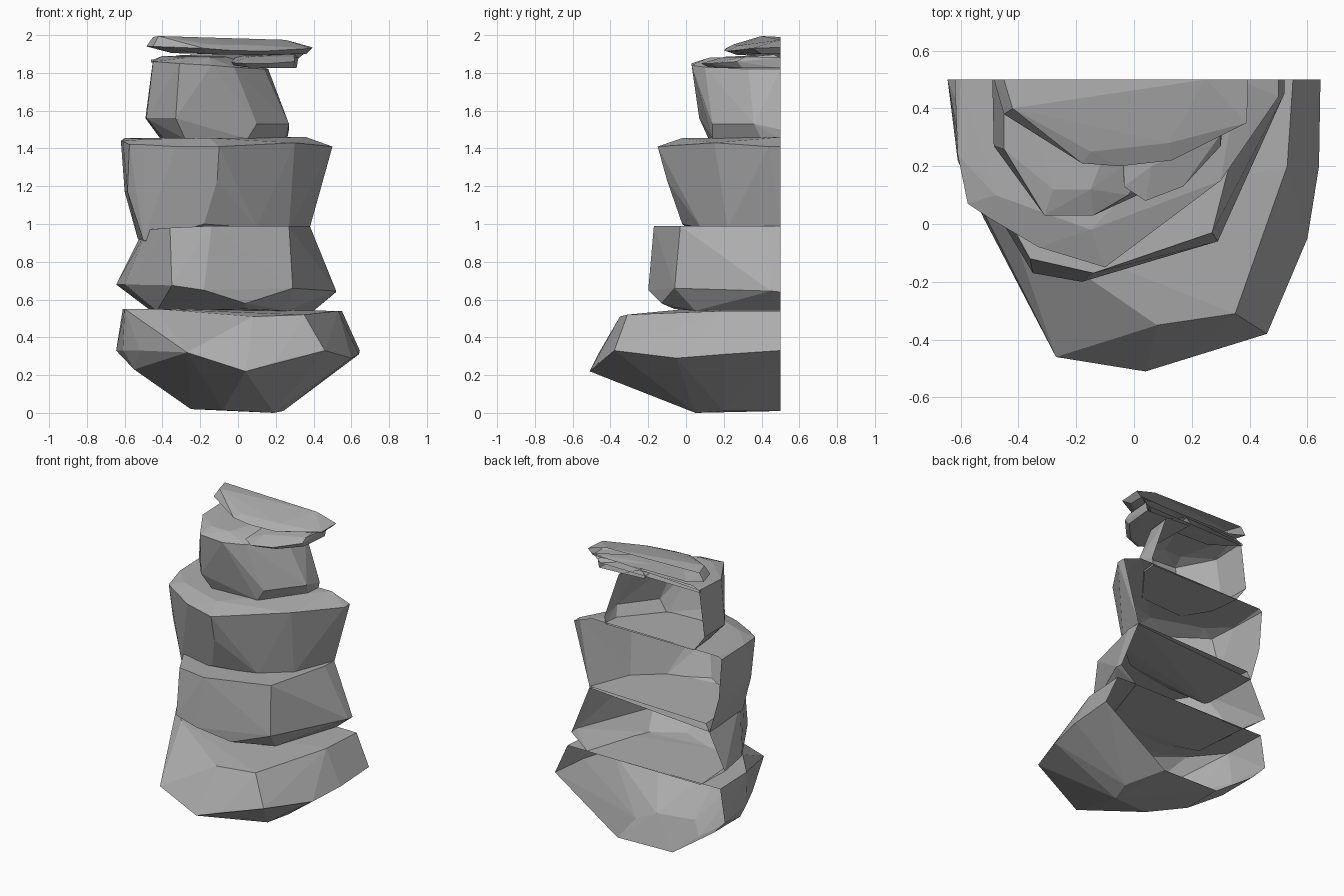
import bpy, bmesh, math

BACK = 0.5  # the stack is cut open along this plane

stone = bpy.data.materials.new("grey stone")
stone.diffuse_color = (0.42, 0.42, 0.42, 1)


def rock(name, *rings):
    """Chiselled stone: convex skin round a few rings, open at the back.
    Every ring runs left to right as (x, y, z); its ends lie on the back plane."""
    bm = bmesh.new()
    for ring in rings:
        for p in ring:
            bm.verts.new(p)
    hull = bmesh.ops.convex_hull(bm, input=bm.verts[:])
    spare = {g for g in hull["geom_interior"] + hull["geom_unused"]
             if isinstance(g, bmesh.types.BMVert)}
    bmesh.ops.delete(bm, geom=list(spare), context='VERTS')
    bmesh.ops.recalc_face_normals(bm, faces=bm.faces[:])
    # open the back
    rear = [f for f in bm.faces if all(v.co.y > BACK - 0.001 for v in f.verts)]
    bmesh.ops.delete(bm, geom=rear, context='FACES')
    bmesh.ops.dissolve_limit(bm, angle_limit=math.radians(2),
                             verts=bm.verts[:], edges=bm.edges[:])
    me = bpy.data.meshes.new(name)
    bm.to_mesh(me)
    bm.free()
    me.materials.append(stone)
    ob = bpy.data.objects.new(name, me)
    bpy.context.collection.objects.link(ob)
    return ob


# wide base stone: foot, belly ridge, rim
rock("base_stone",
     [(-.25, BACK, .02), (-.25, .22, .02), (-.08, .02, .015), (.19, .05, 0),
      (.24, .2, .01), (.17, BACK, .01)],
     [(-.55, BACK, .23), (-.55, .2, .23)],
     [(-.645, BACK, .33), (-.61, .22, .33), (-.52, .02, .33), (-.27, -.46, .32),
      (.04, -.51, .22), (.2, -.46, .27), (.46, -.38, .33), (.6, -.05, .29),
      (.64, .2, .31), (.645, BACK, .33)],
     [(-.61, BACK, .55), (-.6, .2, .55), (-.43, .0, .55), (.08, -.35, .51),
      (.35, -.31, .52), (.53, .2, .54), (.55, BACK, .54)])

# second stone
rock("second_stone",
     [(-.46, BACK, .54), (-.43, .12, .54), (.04, -.06, .55), (.25, .05, .54), (.4, BACK, .54)],
     [(-.645, BACK, .68), (-.6, .25, .68), (-.35, -.17, .675), (-.18, -.2, .65),
      (.04, -.13, .58), (.29, -.06, .66), (.52, .45, .645), (.52, BACK, .64)],
     [(-.5, BACK, .97), (-.48, .1, .97), (-.36, -.12, .98), (-.14, -.17, .99),
      (.27, -.03, .99), (.38, .4, .99), (.38, BACK, .99)])

# third stone with a sharp front corner, flaring upwards
rock("third_stone",
     [(-.53, BACK, .92), (-.5, .1, .91), (-.18, -.02, 1.0), (.1, .08, .98),
      (.27, .22, .98), (.38, BACK, .98)],
     [(-.6, BACK, 1.17), (-.585, .13, 1.17), (-.11, -.1, 1.23)],
     [(-.62, BACK, 1.44), (-.61, .24, 1.44), (-.575, .07, 1.42), (-.5, .02, 1.42),
      (-.33, -.08, 1.41), (-.1, -.15, 1.41), (.3, .15, 1.43), (.5, .44, 1.41),
      (.5, BACK, 1.41)],
     [(-.6, BACK, 1.455), (-.48, .1, 1.45), (-.15, -.02, 1.455), (.36, BACK, 1.46)])

# narrow fourth stone
rock("fourth_stone",
     [(-.41, BACK, 1.45), (-.39, .3, 1.45), (-.28, .12, 1.45), (.05, .14, 1.45),
      (.25, .4, 1.45), (.26, BACK, 1.45)],
     [(-.49, BACK, 1.56), (-.485, .27, 1.56), (-.33, .07, 1.56), (.1, .14, 1.53),
      (.27, .36, 1.53), (.27, BACK, 1.5)],
     [(-.45, BACK, 1.87), (-.45, .26, 1.86), (-.31, .03, 1.85), (-.14, .03, 1.84),
      (-.02, .1, 1.83), (.14, .33, 1.82), (.16, BACK, 1.82)],
     [(-.4, BACK, 1.89), (-.28, .12, 1.88), (-.15, .12, 1.88), (0, BACK, 1.89)])

# thin flake jutting out under the cap
rock("under_flake",
     [(-.03, BACK, 1.84), (-.02, .15, 1.84), (.05, .12, 1.83), (.17, .17, 1.825),
      (.29, .3, 1.825), (.31, BACK, 1.825)],
     [(-.04, BACK, 1.86), (-.035, .13, 1.855), (.04, .08, 1.85), (.17, .13, 1.85),
      (.3, .27, 1.86), (.32, BACK, 1.88)],
     [(0, BACK, 1.9), (.06, .2, 1.885), (.3, .31, 1.885), (.3, BACK, 1.9)])
rock("rear_flake",
     [(-.46, BACK, 1.855), (-.3, .36, 1.865), (.1, .34, 1.865), (.3, BACK, 1.86)],
     [(-.46, BACK, 1.87), (-.3, .33, 1.895), (.1, .32, 1.9), (.36, BACK, 1.91)])

# flat cap slab
rock("cap_slab",
     [(-.35, BACK, 1.905), (-.17, .27, 1.9), (.05, .27, 1.895), (.36, .4, 1.9),
      (.36, BACK, 1.9)],
     [(-.485, BACK, 1.94), (-.45, .38, 1.94), (-.18, .21, 1.93), (-.05, .2, 1.92),
      (.13, .22, 1.915), (.39, .35, 1.93), (.395, BACK, 1.935)],
     [(-.45, BACK, 1.99), (-.42, .4, 1.995), (-.15, .25, 1.95), (.12, .28, 1.945),
      (.25, BACK, 1.975)])
